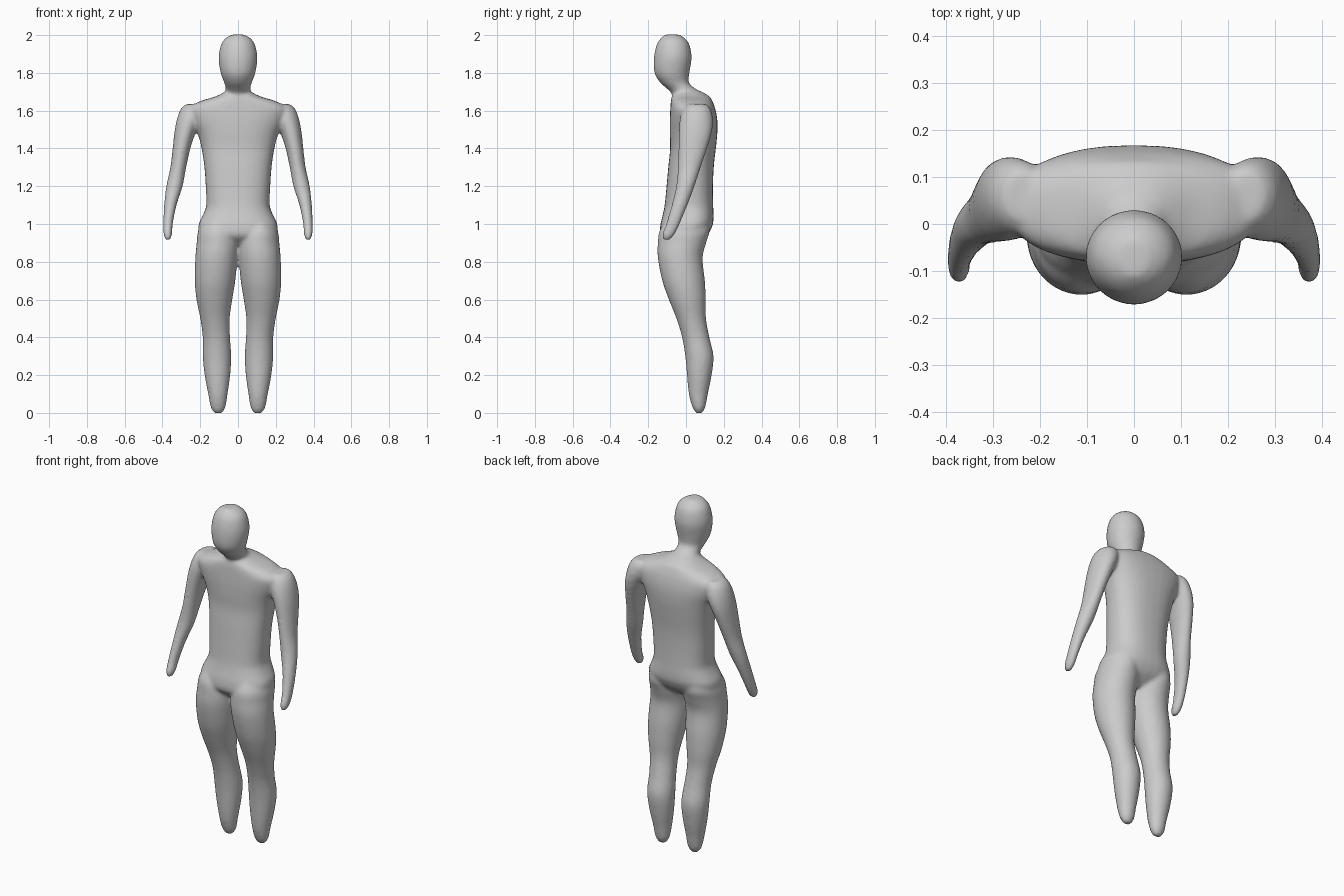
import bpy, bmesh, math

# One flat colour for the whole figure
grey = bpy.data.materials.new("light_grey")
grey.diffuse_color = (0.6, 0.6, 0.6, 1)

SIDES = 32
bm = bmesh.new()


def smooth_rows(rows, steps=4):
    """Catmull-Rom interpolation between section rows."""
    out = []
    for i in range(len(rows) - 1):
        p0, p1 = rows[max(i - 1, 0)], rows[i]
        p2, p3 = rows[i + 1], rows[min(i + 2, len(rows) - 1)]
        for s in range(steps):
            t = s / steps
            out.append([0.5 * (2 * b + (c - a) * t
                               + (2 * a - 5 * b + 4 * c - d) * t ** 2
                               + (3 * b - a - 3 * c + d) * t ** 3)
                        for a, b, c, d in zip(p0, p1, p2, p3)])
    out.append(list(rows[-1]))
    return out


def loft(rows, power=2.0, side=1):
    """Closed tube through horizontal sections (z, x min, x max, y front, y back)."""
    rings = []
    for z, x0, x1, y0, y1 in smooth_rows(rows):
        ring = []
        for k in range(SIDES):
            a = 2 * math.pi * k / SIDES
            c, s = math.cos(a), math.sin(a)
            x = (x0 + x1) / 2 + (x1 - x0) / 2 * math.copysign(abs(c) ** (2 / power), c)
            y = (y0 + y1) / 2 + (y1 - y0) / 2 * math.copysign(abs(s) ** (2 / power), s)
            ring.append(bm.verts.new((side * x, y, z)))
        rings.append(ring)
    for a, b in zip(rings, rings[1:]):
        for k in range(SIDES):
            j = (k + 1) % SIDES
            bm.faces.new((a[k], a[j], b[j], b[k]))
    bm.faces.new(rings[0])
    bm.faces.new(rings[-1])


# Head and neck, symmetric: (z, half width, front, back)
head = [(2.003, .03, -.11, -.035), (1.985, .065, -.132, -.008), (1.95, .09, -.155, .018),
        (1.88, .103, -.17, .03), (1.80, .092, -.167, .018), (1.75, .074, -.138, .015),
        (1.72, .066, -.105, .045), (1.69, .068, -.075, .09), (1.64, .08, -.05, .11)]
loft([(z, -w, w, f, b) for z, w, f, b in head])

# Torso from the base of the neck to the crotch
torso = [(1.705, .06, -.055, .075), (1.675, .12, -.075, .125), (1.65, .2, -.08, .14),
         (1.61, .265, -.083, .155), (1.55, .25, -.086, .166), (1.48, .215, -.086, .166),
         (1.40, .193, -.084, .158), (1.30, .178, -.094, .147), (1.20, .171, -.103, .143),
         (1.10, .168, -.113, .144), (1.05, .185, -.123, .146), (1.00, .208, -.135, .143),
         (.95, .205, -.138, .12), (.92, .16, -.12, .09), (.89, .08, -.08, .05)]
loft([(z, -w, w, f, b) for z, w, f, b in torso], power=2.4)

# Arms and legs: (z, inner x, outer x, front, back)
arm = [(1.635, .20, .275, .01, .11), (1.61, .18, .302, -.015, .13),
       (1.56, .19, .322, -.032, .142), (1.49, .222, .336, -.038, .138),
       (1.40, .252, .346, -.04, .112), (1.30, .274, .358, -.043, .078),
       (1.20, .293, .38, -.052, .045), (1.10, .325, .391, -.076, .008),
       (1.00, .345, .396, -.106, -.033), (.945, .349, .394, -.126, -.06),
       (.915, .36, .384, -.12, -.085)]
leg = [(1.02, .04, .18, -.11, .12), (.96, .01, .212, -.142, .125),
       (.90, -.002, .219, -.149, .107), (.82, .003, .226, -.149, .088),
       (.70, .014, .229, -.126, .1), (.60, .03, .22, -.091, .105),
       (.50, .044, .2, -.051, .106), (.40, .042, .187, -.021, .124),
       (.30, .036, .187, -.004, .146), (.20, .041, .177, .005, .136),
       (.10, .055, .158, .015, .116), (.03, .066, .145, .034, .102),
       (-.002, .085, .125, .053, .084)]
for side in (-1, 1):
    loft(arm, side=side)
    loft(leg, side=side)

bmesh.ops.recalc_face_normals(bm, faces=bm.faces)
mesh = bpy.data.meshes.new("body")
bm.to_mesh(mesh)
bm.free()
mesh.materials.append(grey)
body = bpy.data.objects.new("body", mesh)
bpy.context.collection.objects.link(body)
for p in mesh.polygons:
    p.use_smooth = True

# Fuse the limbs into one skin and soften the joins
fuse = body.modifiers.new("fuse", 'REMESH')
fuse.mode = 'VOXEL'
fuse.voxel_size = 0.01
fuse.use_smooth_shade = True
soft = body.modifiers.new("soften", 'SMOOTH')
soft.factor = 0.5
soft.iterations = 6
